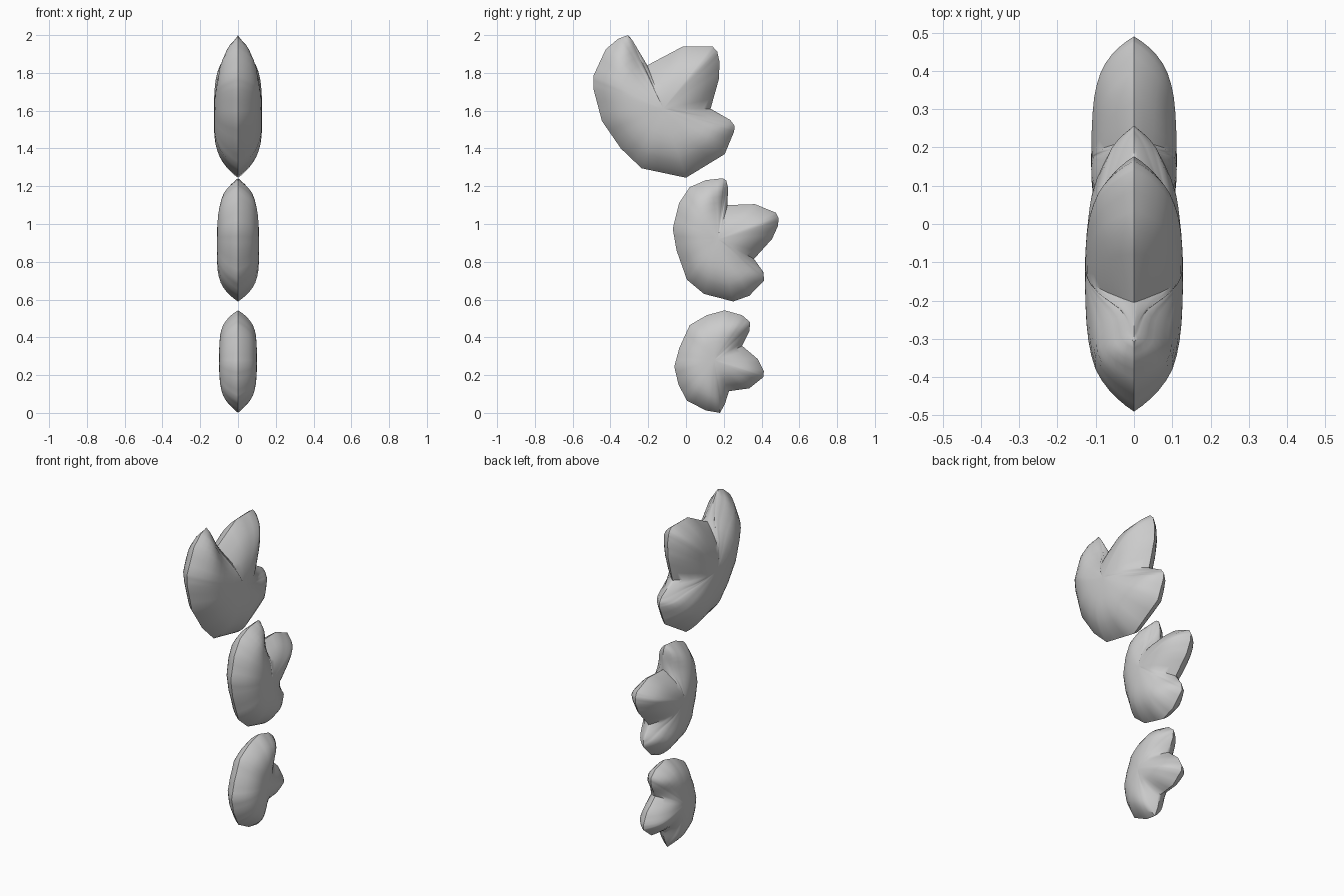
import bpy, bmesh
from mathutils import Vector
from mathutils.geometry import intersect_point_line

if "Cube" in bpy.data.objects:
    bpy.data.objects.remove(bpy.data.objects["Cube"])

RINGS = [1, .96, .91, .85, .78, .7, .6, .5, .38, .25, .12]
STEPS = 3  # samples per outline segment


def edge_distance(p, outline):
    best = 9.0
    for a, b in zip(outline, outline[1:] + outline[:1]):
        q, f = intersect_point_line(p, a, b)
        q = a if f < 0 else b if f > 1 else q
        best = min(best, (Vector(q[:2]) - p).length)
    return best


def puffy_leaf(name, center, half_thickness, points):
    """Lobed outline in the YZ plane, inflated to both sides with a sharp rim."""
    c = Vector(center)
    outline = [Vector(p) for p in points]
    rim = [a.lerp(b, k / STEPS)
           for a, b in zip(outline, outline[1:] + outline[:1]) for k in range(STEPS)]
    n = len(rim)
    flat = [[c.lerp(p, t) for p in rim] for t in RINGS]
    dist = [[0] * n] + [[edge_distance(p, outline) for p in ring] for ring in flat[1:]]
    dmax = max(edge_distance(c, outline), max(max(d) for d in dist))

    def height(d):
        return half_thickness * (1 - (1 - d / dmax) ** 3)

    bm = bmesh.new()
    seam = [bm.verts.new((0, p.x, p.y)) for p in rim]
    inner = []
    for side in (1, -1):
        prev = seam
        for ring, ds in zip(flat[1:], dist[1:]):
            cur = [bm.verts.new((side * height(d), p.x, p.y)) for p, d in zip(ring, ds)]
            inner += cur
            for i in range(n):
                j = (i + 1) % n
                bm.faces.new((prev[i], prev[j], cur[j], cur[i]))
            prev = cur
        tip = bm.verts.new((side * height(edge_distance(c, outline)), c.x, c.y))
        inner.append(tip)
        for i in range(n):
            bm.faces.new((prev[i], prev[(i + 1) % n], tip))
    # soften the ridges between lobes, leaving the rim untouched
    for _ in range(4):
        bmesh.ops.smooth_vert(bm, verts=inner, factor=.5, use_axis_x=True)
    top = max(v.co.x for v in bm.verts)
    for v in inner:
        v.co.x *= half_thickness / top
    bmesh.ops.recalc_face_normals(bm, faces=bm.faces)

    mesh = bpy.data.meshes.new(name)
    bm.to_mesh(mesh)
    bm.free()
    ob = bpy.data.objects.new(name, mesh)
    bpy.context.collection.objects.link(ob)
    bpy.ops.object.select_all(action='DESELECT')
    ob.select_set(True)
    bpy.context.view_layer.objects.active = ob
    bpy.ops.object.shade_smooth_by_angle(angle=.9)


# large upper plate
puffy_leaf("upper_plate", (-.12, 1.61), .128, [
    (-.307, 2), (-.285, 1.975), (-.205, 1.84), (-.016, 1.94), (.14, 1.94), (.165, 1.915), (.177, 1.86),
    (.175, 1.77), (.13, 1.61), (.235, 1.55), (.257, 1.52), (.255, 1.49), (.205, 1.37),
    (0, 1.245), (-.235, 1.295), (-.345, 1.4), (-.445, 1.545), (-.49, 1.715),
    (-.49, 1.785), (-.425, 1.925), (-.36, 1.98)])

# middle plate
puffy_leaf("middle_plate", (.17, .92), .112, [
    (.195, 1.242), (.213, 1.23), (.222, 1.195), (.22, 1.1), (.365, 1.105), (.475, 1.06), (.49, 1.03),
    (.487, .99), (.455, .92), (.36, .815), (.41, .745), (.413, .7), (.335, .62),
    (.25, .59), (.095, .63), (.005, .705), (-.05, .86), (-.07, .975),
    (-.037, 1.11), (.02, 1.195), (.105, 1.232)])

# small lower plate
puffy_leaf("lower_plate", (.15, .28), .1, [
    (.205, .543), (.297, .517), (.34, .48), (.335, .43), (.297, .355), (.38, .285),
    (.412, .22), (.41, .19), (.335, .13), (.228, .115), (.205, .045), (.18, 0),
    (.105, .013), (.005, .065), (-.04, .15), (-.062, .245), (-.035, .345),
    (.02, .465), (.11, .517)])
